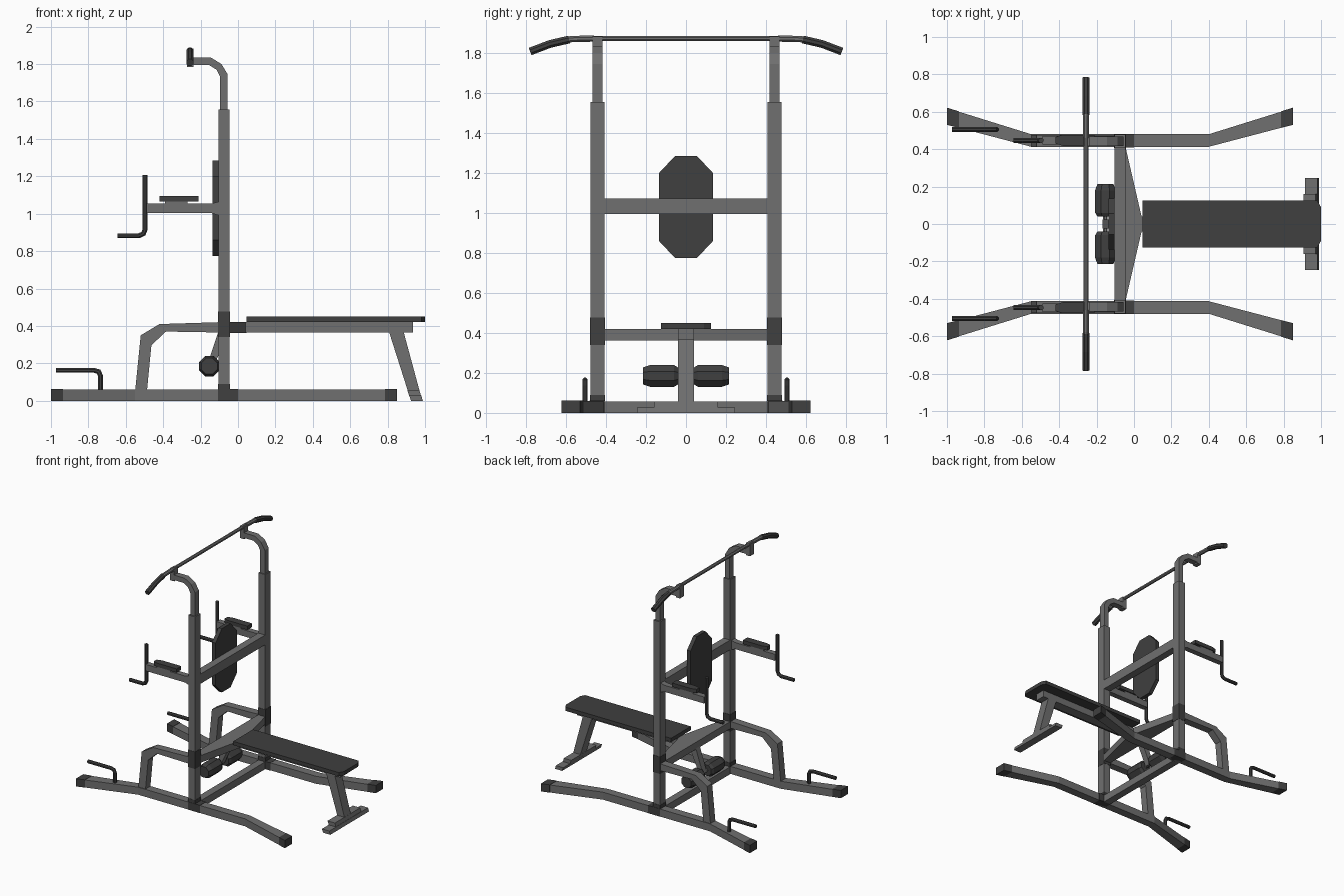
import bpy, bmesh, math
from mathutils import Vector

if "Cube" in bpy.data.objects:
    bpy.data.objects.remove(bpy.data.objects["Cube"])


def material(name, v):
    m = bpy.data.materials.new(name)
    m.diffuse_color = (v, v, v, 1)
    m.use_nodes = True
    m.node_tree.nodes["Principled BSDF"].inputs["Base Color"].default_value = m.diffuse_color
    return m


STEEL = material("grey_steel", 0.16)
DARK = material("dark_padding", 0.05)


def finish(name, bm, mat, mirror):
    bmesh.ops.recalc_face_normals(bm, faces=bm.faces)
    me = bpy.data.meshes.new(name)
    bm.to_mesh(me)
    bm.free()
    me.materials.append(mat)
    ob = bpy.data.objects.new(name, me)
    bpy.context.collection.objects.link(ob)
    if mirror:
        mod = ob.modifiers.new("both_sides", 'MIRROR')
        mod.use_axis = (False, True, False)
        mod.use_mirror_merge = False
    return ob


def prism(name, pts, axis, lo, hi, mat=STEEL, mirror=False):
    """Extrude an outline along an axis: 'x' takes (y,z), 'y' (x,z), 'z' (x,y)."""
    put = {'x': lambda a, b, c: (c, a, b),
           'y': lambda a, b, c: (a, c, b),
           'z': lambda a, b, c: (a, b, c)}[axis]
    bm = bmesh.new()
    f = bm.faces.new([bm.verts.new(put(a, b, lo)) for a, b in pts])
    ext = bmesh.ops.extrude_face_region(bm, geom=[f], use_keep_orig=True)
    top = [g for g in ext['geom'] if isinstance(g, bmesh.types.BMVert)]
    bmesh.ops.translate(bm, verts=top, vec=Vector(put(0, 0, hi - lo)))
    return finish(name, bm, mat, mirror)


def box(name, x, y, z, mat=STEEL, mirror=False):
    pts = [(x[0], y[0]), (x[1], y[0]), (x[1], y[1]), (x[0], y[1])]
    return prism(name, pts, 'z', z[0], z[1], mat, mirror)


def tube(name, path, radii, side, mat=STEEL, mirror=False, n=8):
    """Round tube along a flat path; side is the normal of the path's plane."""
    P = [Vector(p) for p in path]
    side = Vector(side)
    if not isinstance(radii, (list, tuple)):
        radii = [radii] * len(P)
    bm = bmesh.new()
    rings = []
    for i, p in enumerate(P):
        a = (P[i] - P[i - 1]).normalized() if i else (P[1] - P[0]).normalized()
        b = (P[i + 1] - P[i]).normalized() if i < len(P) - 1 else a
        t = (a + b).normalized()
        up = side.cross(t) / max(t.dot(a), 0.3)
        ring = []
        for k in range(n):
            ang = 2 * math.pi * (k + 0.5) / n
            ring.append(bm.verts.new(p + radii[i] * (side * math.cos(ang) + up * math.sin(ang))))
        rings.append(ring)
    for r, q in zip(rings, rings[1:]):
        for k in range(n):
            bm.faces.new((r[k], r[(k + 1) % n], q[(k + 1) % n], q[k]))
    bm.faces.new(rings[0])
    bm.faces.new(rings[-1])
    return finish(name, bm, mat, mirror)


# Base: splayed floor rails with end caps, cross member
prism("floor_rail", [(-.935, .514), (-.55, .413), (.4, .413), (.785, .514),
                     (.785, .6), (.4, .48), (-.55, .48), (-.935, .6)], 'z', 0, .06, STEEL, True)
prism("rail_cap_rear", [(-1, .53), (-.935, .514), (-.935, .602), (-1, .622)], 'z', 0, .062, DARK, True)
prism("rail_cap_front", [(.785, .514), (.85, .53), (.85, .622), (.785, .602)], 'z', 0, .062, DARK, True)
box("base_crossbar", (-.105, -.045), (-.415, .415), (0, .058))
box("rail_sleeve", (-.107, 0), (.408, .482), (0, .062), DARK, True)

# Uprights with sleeves
box("upright", (-.105, -.045), (.408, .478), (.06, 1.556), STEEL, True)
box("upright_foot_sleeve", (-.107, -.043), (.406, .48), (.06, .09), DARK, True)
box("upright_mid_sleeve", (-.107, -.043), (.406, .48), (.34, .477), DARK, True)

# Upper goosenecks and pull-up bar
prism("gooseneck", [(-.055, 1.5), (-.055, 1.745), (-.088, 1.8), (-.145, 1.835), (-.25, 1.835),
                    (-.25, 1.795), (-.155, 1.795), (-.115, 1.77), (-.095, 1.73), (-.095, 1.5)],
      'y', .417, .467, STEEL, True)
box("bar_bracket", (-.274, -.238), (.417, .467), (1.785, 1.882), STEEL, True)
tube("pull_up_bar", [(-.257, -.47, 1.873), (-.257, .47, 1.873)], .014, (1, 0, 0))
tube("bar_end", [(-.257, .46, 1.873), (-.257, .575, 1.87), (-.257, .64, 1.853)], .017, (1, 0, 0), STEEL, True)
tube("bar_grip", [(-.257, .585, 1.868), (-.257, .68, 1.846), (-.257, .78, 1.808)], .021, (1, 0, 0), DARK, True)

# Back rest and its crossbeam
box("back_crossbeam", (-.105, -.045), (-.41, .41), (.995, 1.073))
prism("back_pad", [(-.055, .775), (.055, .775), (.135, .86), (.135, 1.2),
                   (.055, 1.285), (-.055, 1.285), (-.135, 1.2), (-.135, .86)], 'x', -.135, -.104, DARK)

# Dip arms, elbow pads and handles
prism("dip_arm", [(-.1, .99), (-.1, 1.065), (-.14, 1.055), (-.49, 1.055), (-.49, 1.003), (-.14, 1.003)],
      'y', .425, .47, STEEL, True)
box("elbow_pad_plate", (-.39, -.27), (.425, .47), (1.05, 1.068), STEEL, True)
prism("elbow_pad", [(-.42, .43), (-.38, .418), (-.21, .418), (-.21, .477), (-.38, .477), (-.42, .465)],
      'z', 1.066, 1.096, DARK, True)
tube("dip_handle", [(-.497, .447, 1.207), (-.497, .447, .915), (-.506, .447, .893),
                    (-.53, .447, .882), (-.645, .447, .882)], .014, (0, 1, 0), DARK, True)

# Rear braces and floor push-up handles
prism("rear_brace", [(-.55, .05), (-.52, .35), (-.42, .41), (-.1, .42), (-.1, .365),
                     (-.385, .37), (-.463, .297), (-.487, .05)], 'y', .413, .475, STEEL, True)
tube("push_up_handle", [(-.736, .505, .05), (-.736, .505, .135), (-.745, .505, .155),
                        (-.77, .505, .163), (-.973, .505, .163)], .014, (0, 1, 0), DARK, True)

# Seat crossbeam: triangular gusset between uprights
prism("bench_crossbeam", [(-.105, -.41), (-.045, -.41), (.045, -.02), (.045, .02),
                          (-.045, .41), (-.105, .41)], 'z', .363, .42)

# Foam rollers on their strut
prism("roller_strut", [(-.06, .37), (-.105, .37), (-.168, .18), (-.135, .175), (-.06, .34)], 'y', -.025, .025)
tube("roller_axle", [(-.153, -.2, .185), (-.153, .2, .185)], .013, (1, 0, 0))
tube("foam_roller", [(-.153, .04, .185), (-.153, .06, .185), (-.153, .18, .185), (-.153, .215, .185)],
     [.046, .059, .059, .046], (1, 0, 0), DARK, True, 8)

# Bench: beam, pad, sloping leg and stepped foot
box("bench_beam", (.03, .935), (-.04, .04), (.365, .42))
prism("bench_pad", [(.045, -.125), (.98, -.125), (1, -.09), (1, .09), (.98, .125), (.045, .125)],
      'z', .42, .45, DARK)
prism("bench_leg", [(.807, .37), (.885, .37), (.985, 0), (.925, 0)], 'y', -.04, .04)
prism("foot_upper", [(.905, .057), (.97, .057), (.985, 0), (.925, 0)], 'y', -.16, .16)
prism("foot_lower", [(.915, .028), (.98, .028), (.988, 0), (.925, 0)], 'y', -.245, .245)
